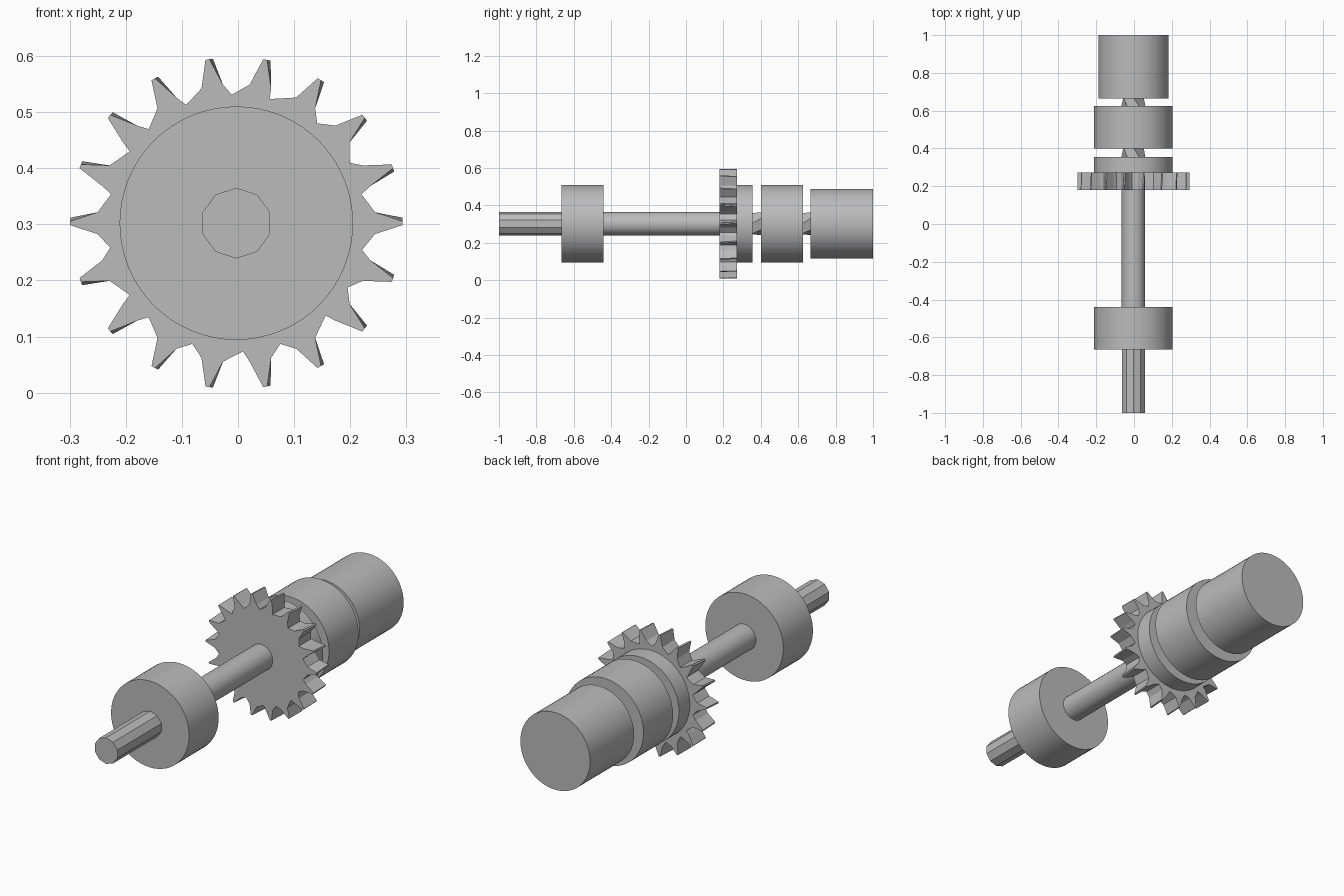
import bpy, bmesh
from math import sin, cos, pi, radians

if "Cube" in bpy.data.objects:
    bpy.data.objects.remove(bpy.data.objects["Cube"], do_unlink=True)

AXIS_X, AXIS_Z = -0.003, 0.302

metal = bpy.data.materials.new("grey metal")
metal.use_nodes = True
metal.diffuse_color = (0.5, 0.5, 0.5, 1)
metal.node_tree.nodes["Principled BSDF"].inputs["Base Color"].default_value = (0.5, 0.5, 0.5, 1)


def ring(radius, sides, turn=0.0):
    return [(radius, turn + 2 * pi * i / sides) for i in range(sides)]


def loft(name, front, back, y0, y1, smooth=True):
    """Closed solid along y between two outlines of (radius, angle) points."""
    bm = bmesh.new()
    loops = []
    for outline, y in ((front, y0), (back, y1)):
        loops.append([bm.verts.new((AXIS_X + r * cos(a), y, AXIS_Z + r * sin(a)))
                      for r, a in outline])
    f, b = loops
    n = len(f)
    bm.faces.new(f)
    bm.faces.new(b[::-1])
    for i in range(n):
        j = (i + 1) % n
        bm.faces.new((f[i], b[i], b[j], f[j]))
    bmesh.ops.recalc_face_normals(bm, faces=bm.faces)
    mesh = bpy.data.meshes.new(name)
    bm.to_mesh(mesh)
    bm.free()
    mesh.materials.append(metal)
    obj = bpy.data.objects.new(name, mesh)
    bpy.context.collection.objects.link(obj)
    if smooth:
        bpy.ops.object.select_all(action="DESELECT")
        obj.select_set(True)
        bpy.context.view_layer.objects.active = obj
        bpy.ops.object.shade_smooth_by_angle(angle=radians(30))
    return obj


def drum(name, radius, y0, y1, sides=64):
    outline = ring(radius, sides)
    return loft(name, outline, outline, y0, y1)


# Drums and rollers
drum("front_roller", 0.208, -0.665, -0.44)
drum("gear_collar", 0.208, 0.27, 0.355)
drum("rear_roller", 0.208, 0.40, 0.625)
drum("end_drum", 0.186, 0.665, 1.0)

# Shaft: faceted tip, round middle
tip = ring(0.063, 10, pi / 10)
loft("shaft_tip", tip, tip, -1.0, -0.66, smooth=False)
drum("shaft", 0.062, -0.445, 0.19, 32)

# Twisted necks between the rear drums
for name, y0, y1 in (("front_neck", 0.35, 0.405), ("rear_neck", 0.62, 0.67)):
    loft(name, ring(0.064, 6), ring(0.062, 6, pi / 6), y0, y1, smooth=False)

# Sprocket with worn, uneven gaps between teeth
GAP_SHIFT = (3, -2, 1, 5, 2, 3, 3, -4, -3, 1, 4, -3, 0, 3, 0, 4, 0, -2)


def sprocket_outline(skew):
    points = []
    for k, shift in enumerate(GAP_SHIFT):
        mid = 20 * k
        lean = -skew if sin(radians(mid)) > 0 else skew
        for r, a in ((0.248, -4.5), (0.296, lean - 0.7), (0.296, lean + 0.7),
                     (0.248, 4.5), (0.229, 10 + shift)):
            points.append((r, radians(mid + a)))
    return points


loft("sprocket", sprocket_outline(0), sprocket_outline(1.2), 0.18, 0.272, smooth=False)
